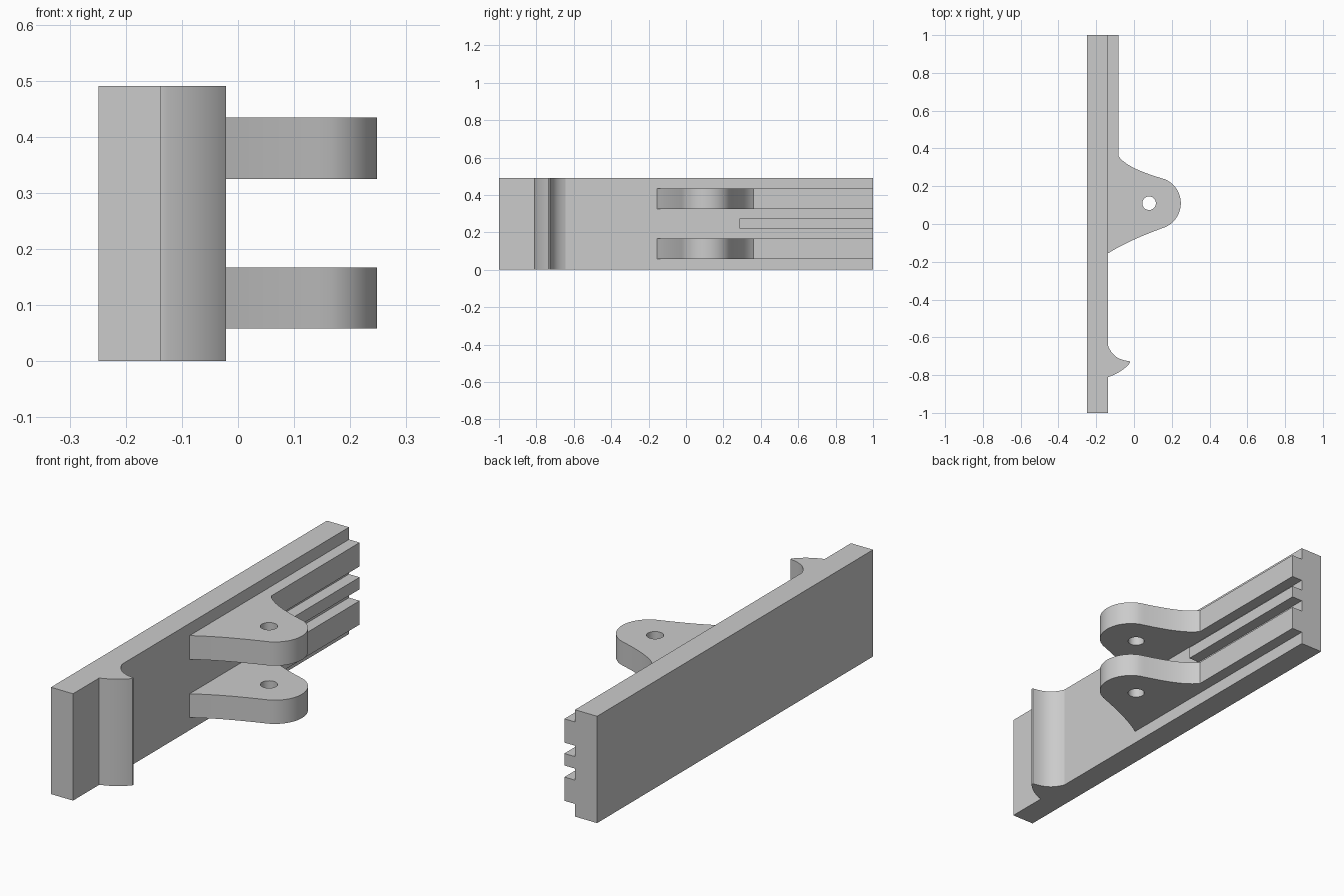
import bpy, bmesh, math
from mathutils import Vector
from mathutils.geometry import interpolate_bezier

cube = bpy.data.objects.get("Cube")
if cube:
    bpy.data.objects.remove(cube, do_unlink=True)

grey = bpy.data.materials.new("plain_grey")
grey.use_nodes = True
grey.diffuse_color = (0.6, 0.6, 0.6, 1)
grey.node_tree.nodes["Principled BSDF"].inputs["Base Color"].default_value = grey.diffuse_color

FACE = -0.137   # front surface of the back plate
RIB = -0.083    # front surface of the ribs
ROOT = -0.16    # parts are sunk slightly into the plate


def arc(cx, cy, r, start, end, n):
    """Points on an arc, angles in degrees."""
    angles = [math.radians(start + (end - start) * i / n) for i in range(n + 1)]
    return [(cx + r * math.cos(a), cy + r * math.sin(a)) for a in angles]


def bezier(a, b, c, d, n=14):
    pts = interpolate_bezier(*(Vector((*p, 0)) for p in (a, b, c, d)), n)
    return [(p.x, p.y) for p in pts]


def prism(name, loops, z0, z1):
    """Extrude an outline, with optional hole loops, from z0 to z1."""
    bm = bmesh.new()
    edges = []
    for loop in loops:
        vs = [bm.verts.new((x, y, z0)) for x, y in loop]
        edges += [bm.edges.new((vs[i - 1], vs[i])) for i in range(len(vs))]
    bmesh.ops.triangle_fill(bm, edges=edges, use_beauty=True)
    out = bmesh.ops.extrude_face_region(bm, geom=bm.faces[:], use_keep_orig=True)
    top = [g for g in out["geom"] if isinstance(g, bmesh.types.BMVert)]
    bmesh.ops.translate(bm, verts=top, vec=(0, 0, z1 - z0))
    bmesh.ops.recalc_face_normals(bm, faces=bm.faces[:])
    mesh = bpy.data.meshes.new(name)
    bm.to_mesh(mesh)
    bm.free()
    mesh.materials.append(grey)
    obj = bpy.data.objects.new(name, mesh)
    bpy.context.collection.objects.link(obj)
    bpy.ops.object.select_all(action="DESELECT")
    obj.select_set(True)
    bpy.context.view_layer.objects.active = obj
    bpy.ops.object.shade_smooth_by_angle(angle=math.radians(30))
    return obj


def rectangle(x0, x1, y0, y1):
    return [(x0, y0), (x1, y0), (x1, y1), (x0, y1)]


# Back plate and short middle rib
prism("back_plate", [rectangle(-0.249, FACE, -1, 1)], 0, 0.49)
prism("middle_rib", [rectangle(ROOT, RIB, 0.285, 1)], 0.22, 0.275)

# Hinge lugs, each running on into a long rib
nose = arc(0.11, 0.11, 0.138, -66, 66, 20)
lower = bezier((FACE, -0.155), (-0.04, -0.095), (0.06, -0.055), nose[0])
upper = bezier(nose[-1], (0.07, 0.265), (-0.04, 0.3), (RIB, 0.36))
outline = [(ROOT, -0.155)] + lower[:-1] + nose + upper[1:] + [(RIB, 1), (ROOT, 1)]
pin_hole = arc(0.08, 0.11, 0.036, 0, 360, 32)[:-1]
for name, z in (("lower_lug", 0.058), ("upper_lug", 0.325)):
    prism(name, [outline, pin_hole], z, z + 0.109)

# Full-height latch hook with a convex front and a scooped back
ramp = bezier((FACE, -0.81), (-0.09, -0.795), (-0.05, -0.77), (-0.021, -0.735))
scoop = bezier((-0.021, -0.727), (-0.08, -0.72), (-0.115, -0.7), (FACE, -0.645))
prism("latch_hook", [[(ROOT, -0.81)] + ramp + scoop + [(ROOT, -0.645)]], 0, 0.49)
